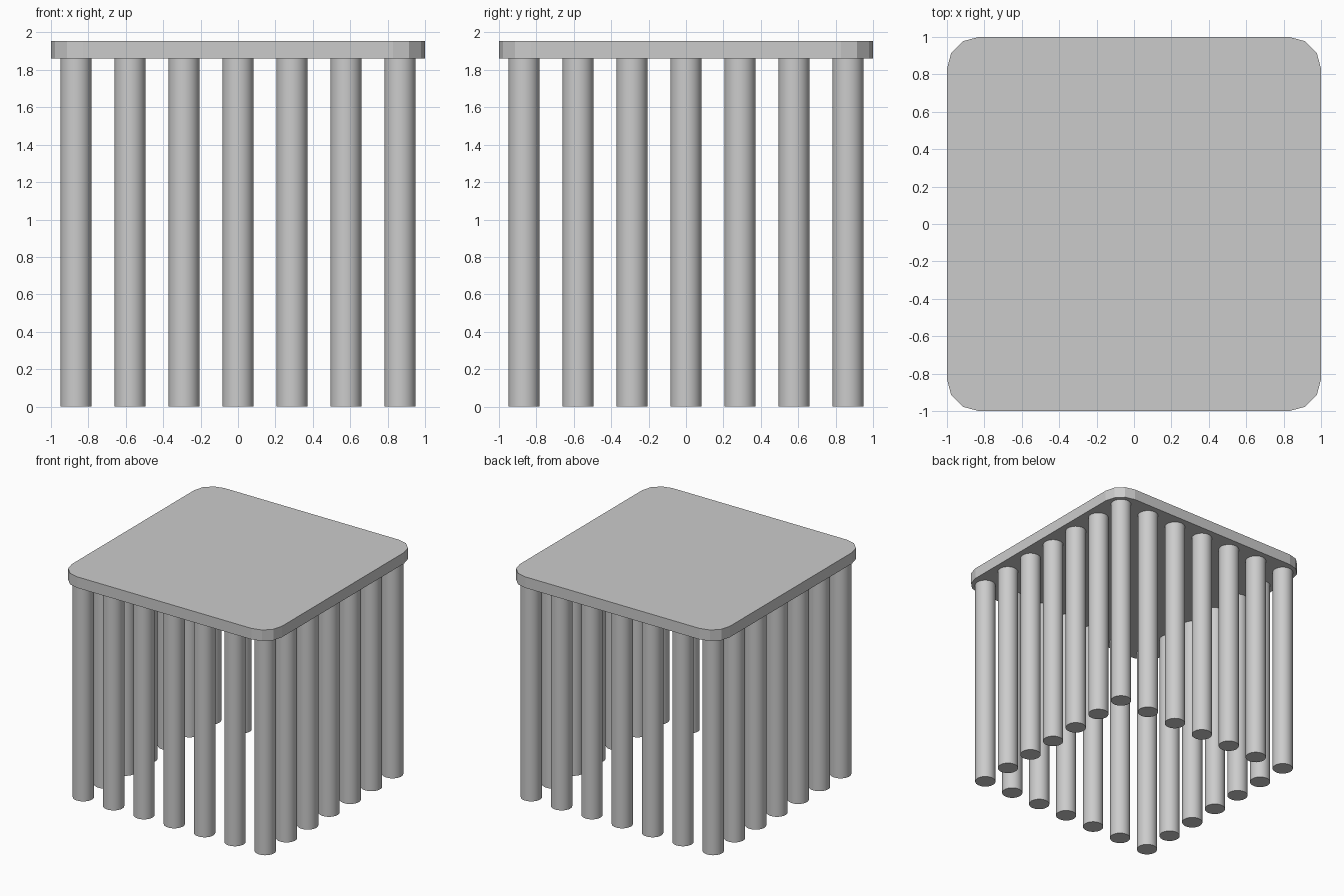
import bpy, bmesh, math

if "Cube" in bpy.data.objects:
    bpy.data.objects.remove(bpy.data.objects["Cube"])

SLAB_BOTTOM, SLAB_TOP = 1.86, 1.955
CORNER, SEGMENTS = 0.17, 3
LEG_RADIUS, LEG_EDGE, LEGS_PER_SIDE = 0.083, 0.866, 7


def make_object(name, bm):
    mesh = bpy.data.meshes.new(name)
    bm.to_mesh(mesh)
    bm.free()
    obj = bpy.data.objects.new(name, mesh)
    bpy.context.collection.objects.link(obj)
    return obj


# Table top: square slab with faceted rounded corners
bm = bmesh.new()
outline = []
for i, (sx, sy) in enumerate([(1, 1), (-1, 1), (-1, -1), (1, -1)]):
    for s in range(SEGMENTS + 1):
        a = math.radians(90) * (i + s / SEGMENTS)
        outline.append(bm.verts.new((sx * (1 - CORNER) + CORNER * math.cos(a),
                                     sy * (1 - CORNER) + CORNER * math.sin(a),
                                     SLAB_BOTTOM)))
base = bm.faces.new(outline)
extruded = bmesh.ops.extrude_face_region(bm, geom=[base], use_keep_orig=True)
top = [v for v in extruded["geom"] if isinstance(v, bmesh.types.BMVert)]
bmesh.ops.translate(bm, verts=top, vec=(0, 0, SLAB_TOP - SLAB_BOTTOM))
bmesh.ops.recalc_face_normals(bm, faces=bm.faces)
make_object("table_top", bm)

# Shared round leg mesh, standing on the floor
bm = bmesh.new()
bmesh.ops.create_cone(bm, cap_ends=True, segments=32, radius1=LEG_RADIUS,
                      radius2=LEG_RADIUS, depth=SLAB_BOTTOM)
bmesh.ops.translate(bm, verts=bm.verts, vec=(0, 0, SLAB_BOTTOM / 2))
for f in bm.faces:
    f.smooth = len(f.verts) == 4
for e in bm.edges:
    e.smooth = all(f.smooth for f in e.link_faces)
leg = make_object("leg", bm)

# Legs around the perimeter only
last = LEGS_PER_SIDE - 1
spots = [(i, j) for i in range(LEGS_PER_SIDE) for j in range(LEGS_PER_SIDE)
         if i in (0, last) or j in (0, last)]
for n, (i, j) in enumerate(spots):
    obj = leg if n == 0 else leg.copy()
    if n:
        bpy.context.collection.objects.link(obj)
    obj.name = f"leg_{n + 1}"
    obj.location = (LEG_EDGE * (2 * i / last - 1), LEG_EDGE * (2 * j / last - 1), 0)
